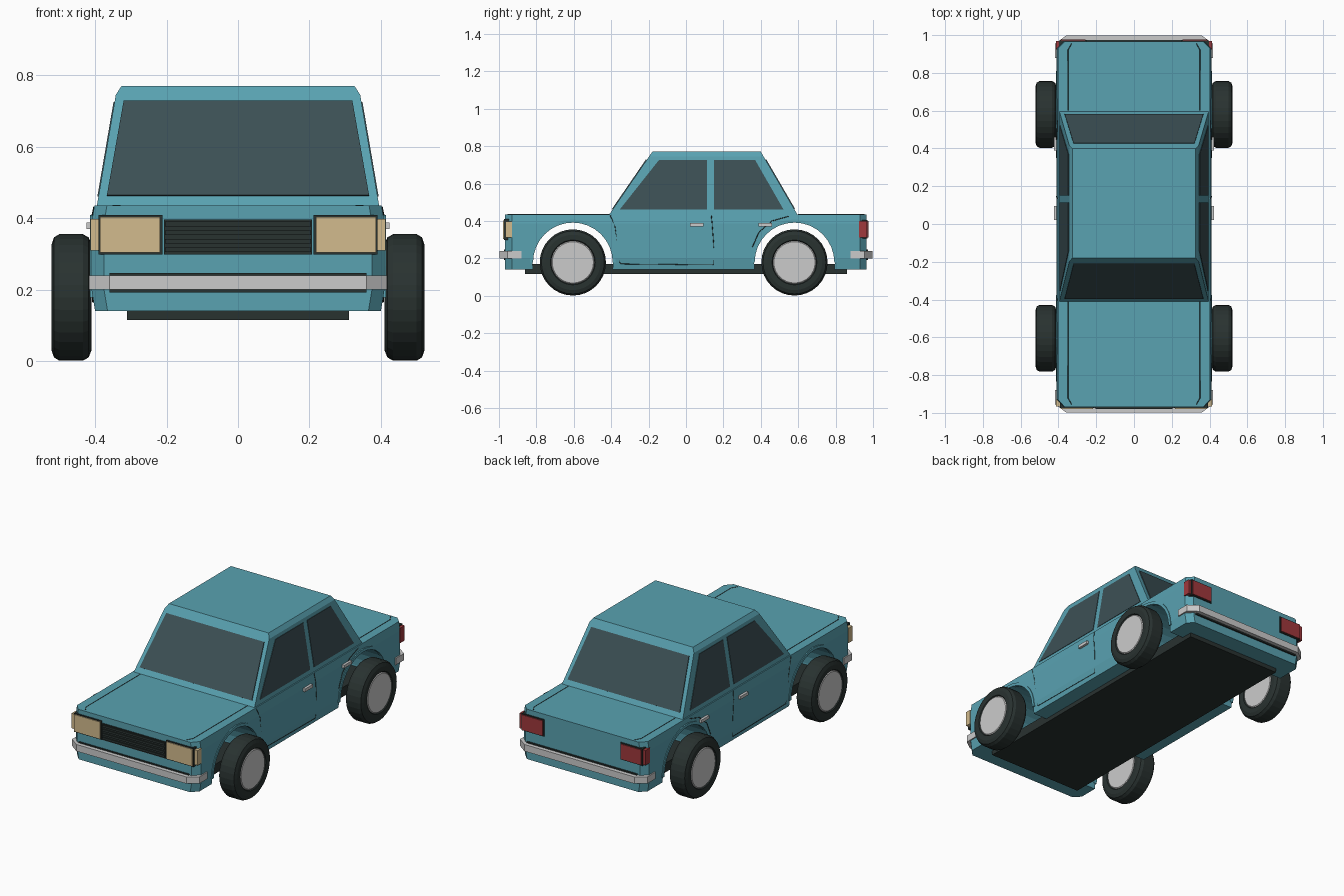
import bpy, bmesh, math
from mathutils import Vector

if "Cube" in bpy.data.objects:
    bpy.data.objects.remove(bpy.data.objects["Cube"])


def material(name, rgb):
    m = bpy.data.materials.new(name)
    m.diffuse_color = (*rgb, 1)
    m.use_nodes = True
    m.node_tree.nodes["Principled BSDF"].inputs["Base Color"].default_value = m.diffuse_color
    return m


PAINT = material("teal_paint", (0.10, 0.36, 0.44))
GLASS = material("dark_glass", (0.045, 0.08, 0.09))
RUBBER = material("rubber", (0.022, 0.032, 0.03))
LAMP = material("beige_lamp", (0.65, 0.50, 0.27))
RED = material("red_lamp", (0.35, 0.04, 0.045))


def mesh(name, verts, faces, mat=None):
    bm = bmesh.new()
    vs = [bm.verts.new(v) for v in verts]
    for f in faces:
        bm.faces.new([vs[i] for i in f])
    bmesh.ops.remove_doubles(bm, verts=bm.verts, dist=1e-5)
    bmesh.ops.recalc_face_normals(bm, faces=bm.faces)
    me = bpy.data.meshes.new(name)
    bm.to_mesh(me)
    bm.free()
    if mat:
        me.materials.append(mat)
    ob = bpy.data.objects.new(name, me)
    bpy.context.collection.objects.link(ob)
    return ob


def loft(name, rings, mat=None):
    n = len(rings[0])
    verts = [p for r in rings for p in r]
    faces = [[k * n + i, k * n + (i + 1) % n, (k + 1) * n + (i + 1) % n, (k + 1) * n + i]
             for k in range(len(rings) - 1) for i in range(n)]
    faces += [list(range(n)), list(range(len(verts) - n, len(verts)))]
    return mesh(name, verts, faces, mat)


def prism(name, pts, vec, mat=None):
    pts = [Vector(p) for p in pts]
    return loft(name, [pts, [p + Vector(vec) for p in pts]], mat)


def box(name, x, y, z, mat=None):
    return prism(name, [(x[0], y[0], z[0]), (x[1], y[0], z[0]), (x[1], y[1], z[0]), (x[0], y[1], z[0])],
                 (0, 0, z[1] - z[0]), mat)


def circle(x, y, z, r, n=32):
    return [(x, y + r * math.cos(2 * math.pi * i / n), z + r * math.sin(2 * math.pi * i / n)) for i in range(n)]


def seam(name, pts):
    cu = bpy.data.curves.new(name, 'CURVE')
    cu.dimensions = '3D'
    cu.bevel_depth = 0.002
    cu.bevel_resolution = 0
    sp = cu.splines.new('POLY')
    sp.points.add(len(pts) - 1)
    for q, p in zip(sp.points, pts):
        q.co = (*p, 1)
    cu.materials.append(RUBBER)
    bpy.context.collection.objects.link(bpy.data.objects.new(name, cu))


AXLES = {"front": -0.605, "rear": 0.58}
WZ = 0.178

# Lower body: cross-section lofted along y, narrowed at the corners
half = [(0.40, 0.14), (0.41, 0.20), (0.41, 0.385), (0.402, 0.435)]
rings = []
for y, d in [(-0.968, 0.035), (-0.93, 0), (0.93, 0), (0.965, 0.035)]:
    rings.append([(x - d, y, z) for x, z in half] + [(-x + d, y, z) for x, z in reversed(half)])
body = loft("body", rings, PAINT)

# Wheel arches cut right through the body
for y in AXLES.values():
    cut = loft("arch_cutter", [circle(-0.7, y, WZ, 0.216), circle(0.7, y, WZ, 0.216)], PAINT)
    mod = body.modifiers.new("arch", 'BOOLEAN')
    mod.operation, mod.solver, mod.object = 'DIFFERENCE', 'EXACT', cut
    bpy.context.view_layer.objects.active = body
    bpy.ops.object.modifier_apply(modifier=mod.name)
    bpy.data.objects.remove(cut)

# Cabin
def front_y(z): return -0.41 + 0.23 * (z - 0.435) / 0.335
def back_y(z): return 0.595 - 0.195 * (z - 0.435) / 0.335
def side_x(z): return 0.395 - 0.053 * (z - 0.435) / 0.31


loft("cabin", [[(-x, front_y(z), z), (x, front_y(z), z), (x, back_y(z), z), (-x, back_y(z), z)]
               for x, z in [(side_x(0.43), 0.43), (side_x(0.745), 0.745), (0.326, 0.77)]], PAINT)

# Windscreen and rear window, just proud of the cabin
for name, fy, s in [("windscreen", front_y, -1), ("rear_window", back_y, 1)]:
    prism(name, [(x, fy(z) - s * 0.004, z) for x, z in
                 [(-0.367, 0.46), (0.367, 0.46), (0.32, 0.725), (-0.32, 0.725)]],
          (0, s * 0.007, 0.004), GLASS)

# Side parts
for s, side in [(1, "right"), (-1, "left")]:
    windows = {"front": [(-0.355, 0.46), (-0.145, 0.725), (0.113, 0.725), (0.113, 0.46)],
               "rear": [(0.15, 0.46), (0.15, 0.725), (0.37, 0.725), (0.522, 0.46)]}
    for end, pts in windows.items():
        prism(f"{side}_{end}_side_window", [(s * (side_x(z) - 0.004), y, z) for y, z in pts],
              (s * 0.007, 0, 0), GLASS)
    for end, y in [("front", 0.022), ("rear", 0.388)]:
        box(f"{side}_{end}_door_handle", (s * 0.405, s * 0.424), (y, y + 0.072), (0.37, 0.388))
    # Panel gaps
    seam(f"{side}_front_door_gap", [(s * x, y, z) for x, y, z in
         [(0.404, -0.405, 0.43), (0.41, -0.38, 0.37), (0.406, -0.352, 0.17), (0.406, 0.145, 0.165),
          (0.41, 0.148, 0.28), (0.41, 0.14, 0.385), (0.403, 0.135, 0.432)]])
    seam(f"{side}_rear_door_gap", [(s * x, y, z) for x, y, z in
         [(0.404, 0.55, 0.425), (0.41, 0.46, 0.40), (0.41, 0.39, 0.34), (0.41, 0.355, 0.26)]])
    seam(f"{side}_bonnet_gap", [(s * 0.33, -0.955, 0.435), (s * 0.35, -0.92, 0.435), (s * 0.35, -0.41, 0.435)])
    seam(f"{side}_boot_gap", [(s * 0.33, 0.955, 0.435), (s * 0.35, 0.92, 0.435), (s * 0.35, 0.6, 0.435)])
    # Wheels and arch lips
    for end, y in AXLES.items():
        loft(f"{side}_{end}_tyre", [circle(s * x, y, WZ, r) for x, r in
             [(0.417, 0.115), (0.410, 0.12), (0.410, 0.148), (0.418, 0.168), (0.434, 0.177), (0.500, 0.177),
              (0.515, 0.168), (0.522, 0.148), (0.522, 0.12), (0.515, 0.115)]], RUBBER)
        loft(f"{side}_{end}_hub", [circle(s * x, y, WZ, r) for x, r in
             [(0.411, 0.11), (0.415, 0.115), (0.517, 0.115), (0.521, 0.11)]])
        arc = [math.pi * i / 16 for i in range(17)]
        lip = [(0.23, a) for a in arc] + [(0.213, a) for a in reversed(arc)]
        prism(f"{side}_{end}_arch_lip", [(s * 0.395, y + r * math.cos(a), WZ + r * math.sin(a)) for r, a in lip],
              (s * 0.019, 0, 0), PAINT)
    # Lamps with dark surrounds, wrapping round the corners
    box(f"{side}_headlamp_frame", (s * 0.212, s * 0.391), (-0.974, -0.93), (0.298, 0.409), RUBBER)
    box(f"{side}_headlamp", (s * 0.218, s * 0.386), (-0.979, -0.94), (0.304, 0.403), LAMP)
    box(f"{side}_indicator", (s * 0.38, s * 0.413), (-0.966, -0.93), (0.31, 0.398), LAMP)
    box(f"{side}_tail_lamp_frame", (s * 0.25, s * 0.396), (0.93, 0.971), (0.305, 0.405), RUBBER)
    box(f"{side}_tail_lamp", (s * 0.256, s * 0.39), (0.94, 0.976), (0.311, 0.399), RED)
    box(f"{side}_tail_lamp_side", (s * 0.38, s * 0.413), (0.925, 0.968), (0.311, 0.399), RED)

# Grille with slats
box("grille", (-0.207, 0.207), (-0.973, -0.94), (0.298, 0.396), RUBBER)
for i in range(4):
    z = 0.305 + i * 0.024
    box(f"grille_slat_{i + 1}", (-0.204, 0.204), (-0.979, -0.96), (z, z + 0.013), RUBBER)

# Bumpers with dark backing strips
for end, s in [("front", -1), ("rear", 1)]:
    outer = [(0.417, 0.88), (0.417, 0.955), (0.36, 0.997)]
    inner = [(0.345, 0.965), (0.395, 0.935), (0.395, 0.88)]
    loop = outer + [(-x, y) for x, y in reversed(outer)] + [(-x, y) for x, y in reversed(inner)] + inner
    prism(f"{end}_bumper", [(x, s * y, 0.2) for x, y in loop], (0, 0, 0.04))
    box(f"{end}_bumper_backing", (-0.36, 0.36), (s * 0.94, s * 0.974), (0.192, 0.247), RUBBER)

# Underbody plate
box("underbody", (-0.31, 0.31), (-0.862, 0.862), (0.115, 0.17), RUBBER)
